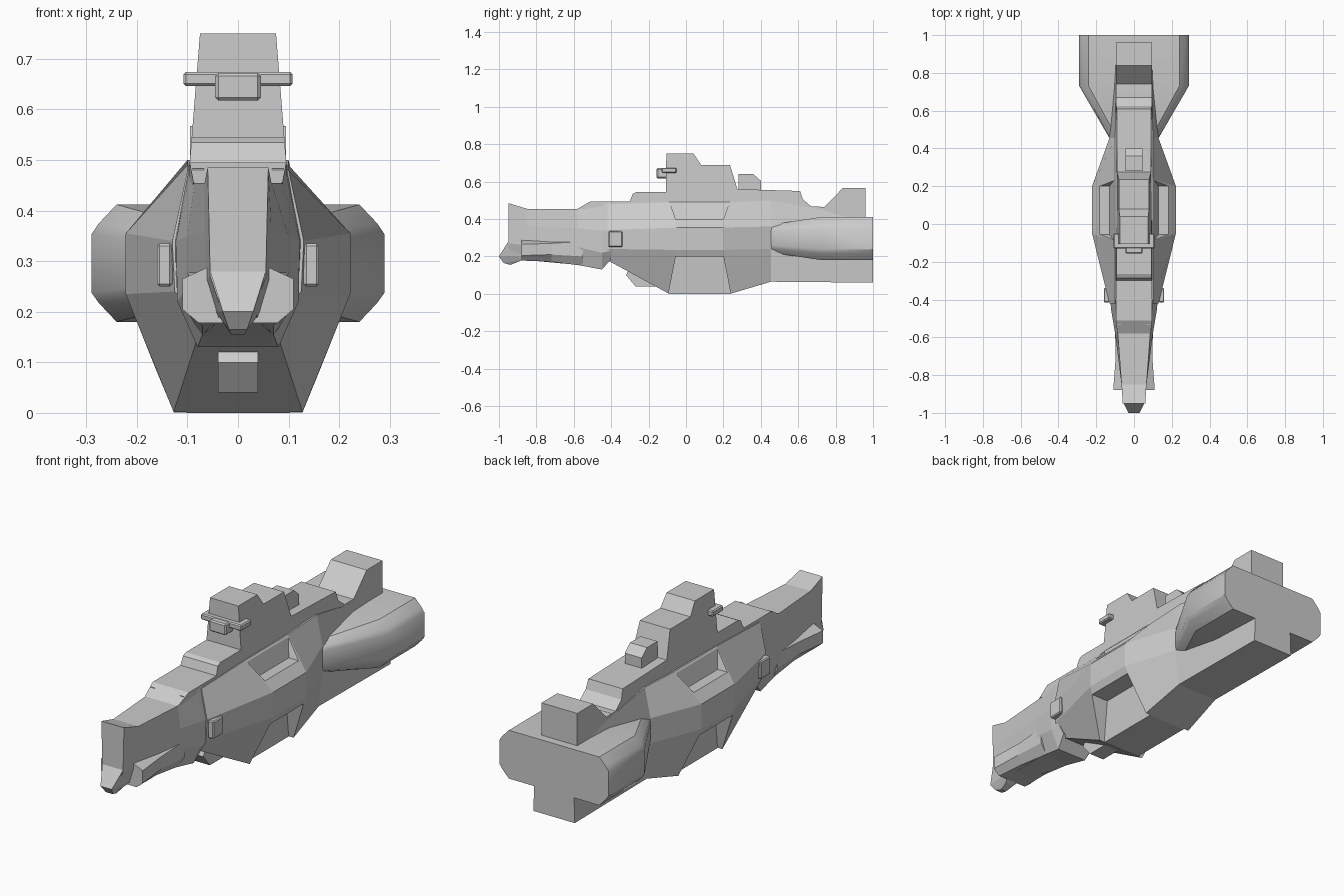
import bpy, bmesh

if "Cube" in bpy.data.objects:
    bpy.data.objects.remove(bpy.data.objects["Cube"])


def loft(name, rings):
    """Skin closed rings of 3D points and cap both ends."""
    bm = bmesh.new()
    vs = [[bm.verts.new(p) for p in r] for r in rings]
    n = len(vs[0])
    for a, b in zip(vs, vs[1:]):
        for i in range(n):
            j = (i + 1) % n
            bm.faces.new((a[i], a[j], b[j], b[i]))
    bm.faces.new(vs[0])
    bm.faces.new(vs[-1])
    bmesh.ops.recalc_face_normals(bm, faces=bm.faces)
    me = bpy.data.meshes.new(name)
    bm.to_mesh(me)
    bm.free()
    ob = bpy.data.objects.new(name, me)
    bpy.context.collection.objects.link(ob)
    return ob


def ring(half):
    """Half section (x, y, z), mirrored to a full ring."""
    return half + [(-x, y, z) for x, y, z in reversed(half)]


def section(y, half):
    return ring([(x, y, z) for x, z in half])


def slab(name, prof, width):
    """Side profile (y, z) stretched across x; width is a function of z."""
    return loft(name, [[(s * width(z), y, z) for y, z in prof] for s in (-1, 1)])


def box(name, x, y, z, bevel=0.0):
    ob = loft(name, [[(a, y[0], z[0]), (a, y[1], z[0]), (a, y[1], z[1]), (a, y[0], z[1])] for a in x])
    if bevel:
        m = ob.modifiers.new("bevel", 'BEVEL')
        m.width = bevel
        m.segments = 1
    return ob


def smooth(ob, angle=0.6):
    bpy.ops.object.select_all(action='DESELECT')
    ob.select_set(True)
    bpy.context.view_layer.objects.active = ob
    bpy.ops.object.shade_smooth_by_angle(angle=angle)


# main hull, bulging amidships and running back as the keel
def bulge(y_edge, y_side):
    return ring([(.10, y_edge, .49), (.222, y_side, .355), (.222, y_side, .235), (.128, y_edge, 0)])


hull = loft("main_hull", [
    section(-.42, [(.10, .48), (.13, .34), (.125, .24), (.07, .18)]),
    bulge(-.09, -.05),
    bulge(.235, .20),
    section(.455, [(.10, .50), (.13, .36), (.13, .24), (.11, .065)]),
    section(1.0, [(.09, .40), (.105, .30), (.105, .20), (.11, .06)]),
])

# recesses above and below the side sponsons
cutters = []
for s in (-1, 1):
    for name, z_out, z_in, x_out, x_in in (("upper", .52, .40, .096, .13), ("lower", -.02, .20, .10, .115)):
        y0, y1 = -.098, .243
        trap = [(y0, z_out, x_out), (y1, z_out, x_out), (.20, z_in, x_in), (-.055, z_in, x_in)]
        cutters.append(loft(name + "_recess_cutter", [
            [(s * x, y, z) for y, z, x in trap],
            [(s * .4, y, z) for y, z, x in trap]]))
for c in cutters:
    c.hide_render = True
    m = hull.modifiers.new("recess", 'BOOLEAN')
    m.operation = 'DIFFERENCE'
    m.solver = 'EXACT'
    m.object = c
bpy.context.view_layer.update()
cut = bpy.data.meshes.new_from_object(hull.evaluated_get(bpy.context.evaluated_depsgraph_get()))
hull.modifiers.clear()
hull.data = cut
for c in cutters:
    bpy.data.objects.remove(c)

# neck and nose
loft("neck", [
    section(-.95, [(.06, .485), (.057, .36), (.055, .27), (.035, .21)]),
    section(-.85, [(.066, .455), (.066, .36), (.064, .26), (.04, .18)]),
    section(-.58, [(.086, .455), (.10, .35), (.10, .25), (.07, .155)]),
    section(-.45, [(.093, .485), (.122, .34), (.12, .22), (.08, .13)]),
    section(-.40, [(.097, .49), (.125, .34), (.12, .23), (.09, .185)]),
])
loft("nose_chin", [
    ring([(.055, -.95, .28), (.055, -.85, .28)]),
    ring([(.03, -1.0, .20), (.045, -.86, .20)]),
    ring([(.018, -.975, .165), (.03, -.88, .18)]),
    ring([(.014, -.94, .155), (.02, -.90, .17)]),
])
loft("nose_cheeks", [
    section(-.88, [(.055, .29), (.11, .265), (.11, .205), (.078, .178)]),
    section(-.72, [(.055, .29), (.098, .27), (.098, .21), (.07, .172)]),
    section(-.55, [(.05, .30), (.10, .28), (.10, .20), (.07, .15)]),
])

# stepped superstructure
taper = lambda z: .10 - .08 * max(z - .49, 0)
slab("superstructure", [
    (-.58, .455), (-.51, .495), (-.30, .495), (-.285, .535), (-.265, .545), (-.108, .545),
    (-.105, .75), (.04, .75), (.08, .69), (.235, .69), (.275, .56), (.61, .55),
    (.625, .505), (.67, .467), (.70, .467), (.70, .30), (-.40, .30), (-.42, .44)],
    lambda z: taper(z) - (.012 if z == .455 else .004))
slab("tail_fin", [(.68, .467), (.74, .465), (.84, .567), (.96, .567), (.96, .36), (.68, .36)],
     lambda z: .095)
slab("deck_housing", [(.28, .54), (.28, .64), (.36, .64), (.40, .605), (.40, .54)], lambda z: .045)

# bridge sensor bar
box("sensor_bar", (-.108, .108), (-.13, -.05), (.646, .674), .005)
box("sensor_block", (-.045, .045), (-.157, -.09), (.618, .672), .006)

# broad engine housing
loft("engine_housing", [
    section(.455, [(.09, .37), (.128, .355), (.13, .335), (.13, .26), (.128, .24), (.09, .22)])] + [
    section(y, [(.24 - d, .412), (.275 - d, .375), (.29 - d, .353), (.29 - d, .238),
                (.275 - d, .217), (.24 - d, .18)])
    for y, d in ((.73, 0), (1.0, 0))])
smooth(bpy.data.objects["engine_housing"])

# small hull fittings
for s, side in ((-1, "left"), (1, "right")):
    box(side + "_hull_pod", (s * .13, s * .16), (-.415, -.34), (.25, .335), .005)
    box(side + "_collar_lug", (s * .067, s * .09), (-.535, -.48), (.455, .483))
slab("belly_pod", [(-.32, .10), (-.27, .04), (-.10, .04), (-.10, .12), (-.30, .14)], lambda z: .04)
